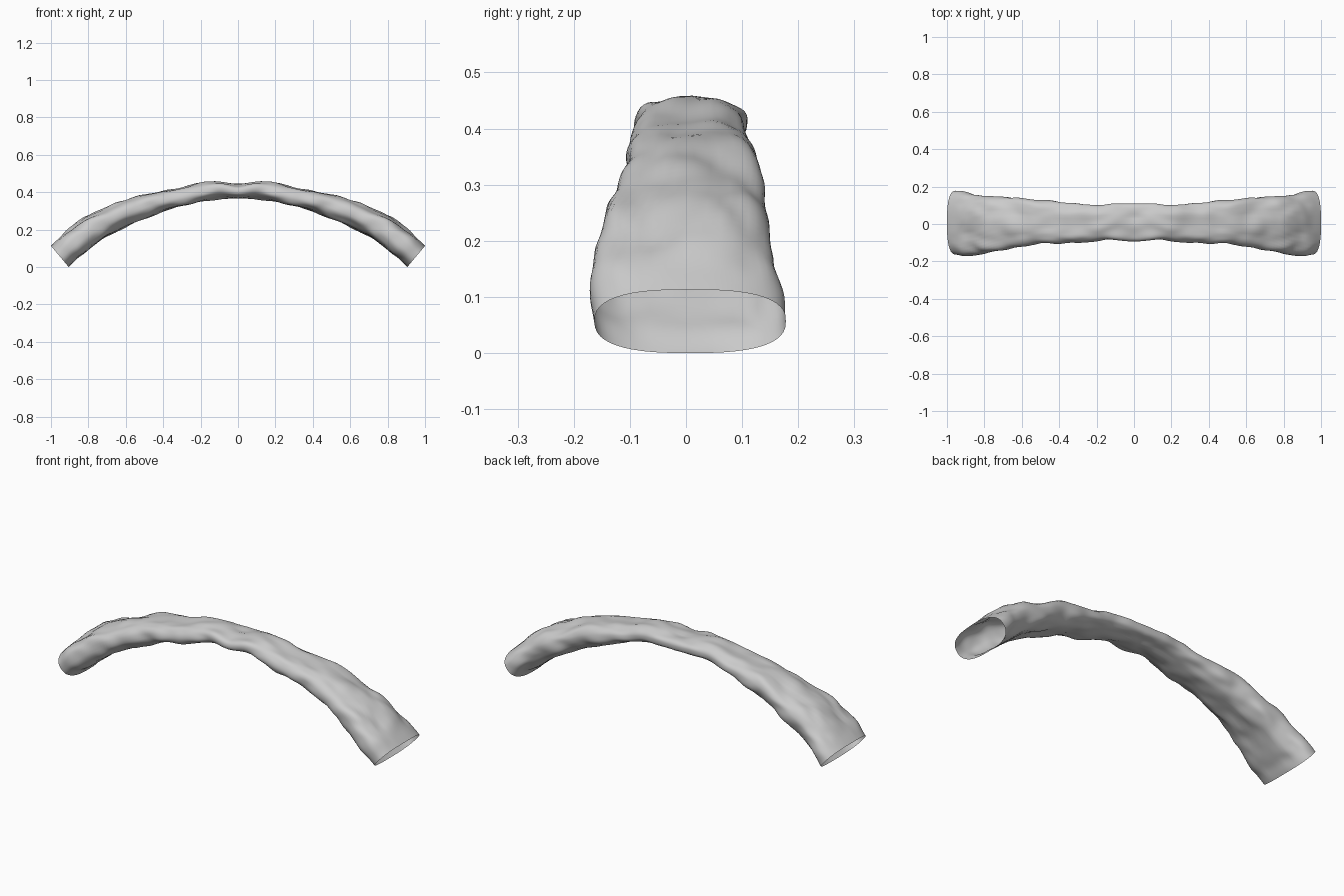
import bpy, bmesh
from math import sin, cos, pi, copysign
from mathutils import Vector, noise

if "Cube" in bpy.data.objects:
    bpy.data.objects.remove(bpy.data.objects["Cube"])

# Half-arch stations: inner x, inner z, outer x, outer z, front y, back y
HALF = [
    (0.00, .370, 0.00, .443, -.090, .104),
    (0.10, .365, 0.12, .457, -.090, .112),
    (0.20, .351, 0.22, .449, -.095, .106),
    (0.30, .330, 0.33, .424, -.102, .116),
    (0.40, .300, 0.43, .412, -.107, .122),
    (0.50, .258, 0.53, .388, -.112, .132),
    (0.60, .220, 0.64, .338, -.118, .148),
    (0.70, .165, 0.75, .297, -.135, .153),
    (0.79, .100, 0.84, .252, -.165, .163),
    (0.86, .046, 0.93, .178, -.172, .170),
    (0.905, .00, 1.00, .113, -.163, .178),
]
STEPS, SIDES = 7, 48


def catmull(a, b, c, d, t):
    return [.5 * (2*q + (r-p)*t + (2*p-5*q+4*r-s)*t*t + (3*q-p-3*r+s)*t**3)
            for p, q, r, s in zip(a, b, c, d)]


def flip(s):
    return (-s[0], s[1], -s[2], s[3], s[4], s[5])


# Smoothly resampled stations along the right half
extended = [flip(HALF[1])] + HALF + [tuple(2*a-b for a, b in zip(HALF[-1], HALF[-2]))]
stations = []
for i in range(len(HALF) - 1):
    stations += [catmull(*extended[i:i+4], k / STEPS) for k in range(STEPS)]
stations.append(HALF[-1])


def ring(s, fade):
    """Rounded-box section spanning the inner and outer edge, roughened like rock."""
    low, high = Vector((s[0], 0, s[1])), Vector((s[2], 0, s[3]))
    mid, up = (low + high) / 2, (high - low) / 2
    pts = []
    for j in range(SIDES):
        a = 2 * pi * j / SIDES
        c, n = cos(a), sin(a)
        u = copysign(abs(c) ** .74, c)
        v = copysign(abs(n) ** .80, n)
        y = (s[4] + s[5]) / 2 + u * (s[5] - s[4]) / 2
        p = mid + up * v + Vector((0, y, 0))
        # chunky relief, stretched along the arch
        q = Vector((p.x * 5, p.y * 11, p.z * 8))
        bump = .016 * noise.noise(q + Vector((3.1, 7.7, 1.3)))
        bump += .008 * noise.noise(q * 2.1 + Vector((9, 2, 5)))
        if v > 0:
            # the crown's back edge stands a little higher than its front
            bump += .006 * u * v * max(0, 1 - abs(p.x) * 2)
        out = Vector((0, u * .8, 0)) + up.normalized() * v
        pts.append(p + out.normalized() * bump * fade)
    return pts


# Rock arch: an open-ended tube, mirrored left to right
bm = bmesh.new()
rings = []
last = len(stations) - 1
for i, s in enumerate(stations):
    fade = min(1, (last - i) / 9)
    pts = ring(s, fade)
    if i == 0:
        for p in pts:
            p.x = 0
    rings.append([bm.verts.new(p) for p in pts])
for a, b in zip(rings, rings[1:]):
    for j in range(SIDES):
        k = (j + 1) % SIDES
        bm.faces.new((a[j], a[k], b[k], b[j]))
bmesh.ops.recalc_face_normals(bm, faces=bm.faces)
centre = sum((f.normal.dot(f.calc_center_median() - Vector((f.calc_center_median().x, 0, .2)))
              for f in rings[0][SIDES // 4].link_faces), 0)
if centre < 0:
    bmesh.ops.reverse_faces(bm, faces=bm.faces)
mesh = bpy.data.meshes.new("rock_arch")
bm.to_mesh(mesh)
bm.free()
arch = bpy.data.objects.new("rock_arch", mesh)
bpy.context.collection.objects.link(arch)

mirror = arch.modifiers.new("mirror", 'MIRROR')
mirror.use_clip = True
mirror.merge_threshold = .001

bpy.context.view_layer.objects.active = arch
arch.select_set(True)
bpy.ops.object.shade_smooth()
